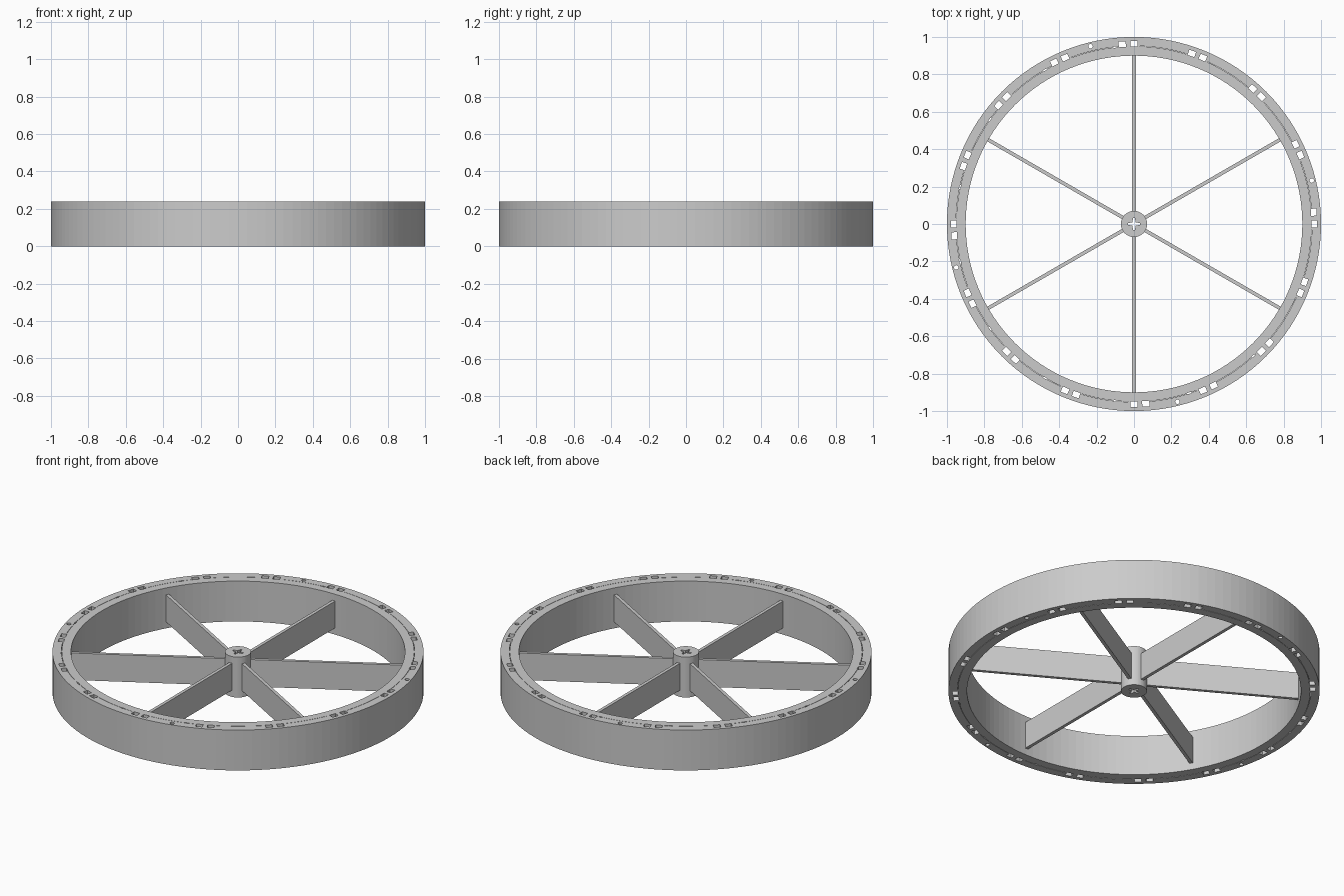
import bpy, bmesh
from math import radians, cos, sin
from mathutils import Matrix, Vector

cube = bpy.data.objects.get("Cube")
if cube:
    bpy.data.objects.remove(cube, do_unlink=True)

HEIGHT = 0.24

COLOUR = (0.6, 0.6, 0.6, 1)
grey = bpy.data.materials.new("light grey")
grey.use_nodes = True
grey.diffuse_color = COLOUR
grey.node_tree.nodes["Principled BSDF"].inputs["Base Color"].default_value = COLOUR


def finish(name, bm):
    bmesh.ops.recalc_face_normals(bm, faces=bm.faces)
    mesh = bpy.data.meshes.new(name)
    bm.to_mesh(mesh)
    bm.free()
    mesh.materials.append(grey)
    obj = bpy.data.objects.new(name, mesh)
    bpy.context.collection.objects.link(obj)


def polar(radius, angle):
    return radius * cos(radians(angle)), radius * sin(radians(angle))


def circle(radius, sides, centre=(0, 0)):
    points = [polar(radius, 360 * i / sides) for i in range(sides)]
    return [(x + centre[0], y + centre[1]) for x, y in points]


def extruded(name, outlines):
    """Upright plate: the first outline filled, the others left as holes."""
    curve = bpy.data.curves.new(name + "_outline", "CURVE")
    curve.dimensions = "2D"
    curve.fill_mode = "BOTH"
    curve.extrude = HEIGHT / 2
    for points in outlines:
        spline = curve.splines.new("POLY")
        spline.points.add(len(points) - 1)
        for point, (x, y) in zip(spline.points, points):
            point.co = (x, y, 0, 1)
        spline.use_cyclic_u = True
        spline.use_smooth = False
    helper = bpy.data.objects.new(name + "_outline", curve)
    bpy.context.collection.objects.link(helper)
    graph = bpy.context.evaluated_depsgraph_get()
    filled = bpy.data.meshes.new_from_object(helper.evaluated_get(graph))
    bpy.data.objects.remove(helper, do_unlink=True)
    bm = bmesh.new()
    bm.from_mesh(filled)
    bmesh.ops.remove_doubles(bm, verts=bm.verts, dist=0.00002)
    bmesh.ops.translate(bm, verts=bm.verts, vec=(0, 0, HEIGHT / 2))
    finish(name, bm)


def slot(angle):
    """Rectangular hole in the rim, turned to face the hub."""
    turn = Matrix.Rotation(radians(angle), 2)
    corners = ((0.948, -0.019), (0.978, -0.019), (0.978, 0.019), (0.948, 0.019))
    return [tuple(turn @ Vector(corner)) for corner in corners]


def seam(start, notch):
    """Hairline arc between slot pairs, widened where it has a notch."""
    inner, outer = [], []
    for i in range(62):
        offset = 5.3 + i * 0.25
        half = 0.0035 if abs(offset - notch) < 0.66 else 0.001
        inner.append(polar(0.951 - half, start + offset))
        outer.append(polar(0.951 + half, start + offset))
    return inner + outer[::-1]


# Rim: hoop pierced by paired slots, seam arcs and round pin holes
outlines = [circle(1.0, 128), circle(0.90, 128)]
for i in range(16):
    start = i * 22.5
    outlines += [slot(start), slot(start + 3.75)]
    outlines.append(seam(start, 1.5 * i if 4 <= i <= 13 else 0))
for i in range(4):
    outlines.append(circle(0.012, 16, polar(0.978, i * 90 + 13.75)))
extruded("rim", outlines)

# Hub with a cross-shaped axle hole
cross = []
for turn in range(0, 360, 90):
    cross += [polar(0.033, turn - 9), polar(0.033, turn + 9), polar(0.012, turn + 45)]
extruded("hub", [circle(0.07, 48), cross])

# Six flat spokes, shallower than the rim
for i in range(6):
    bm = bmesh.new()
    place = (Matrix.Rotation(radians(30 + i * 60), 4, "Z")
             @ Matrix.Translation((0.484, 0, HEIGHT / 2))
             @ Matrix.Diagonal((0.842, 0.019, 0.16, 1)))
    bmesh.ops.create_cube(bm, size=1, matrix=place)
    finish(f"spoke_{i + 1}", bm)
